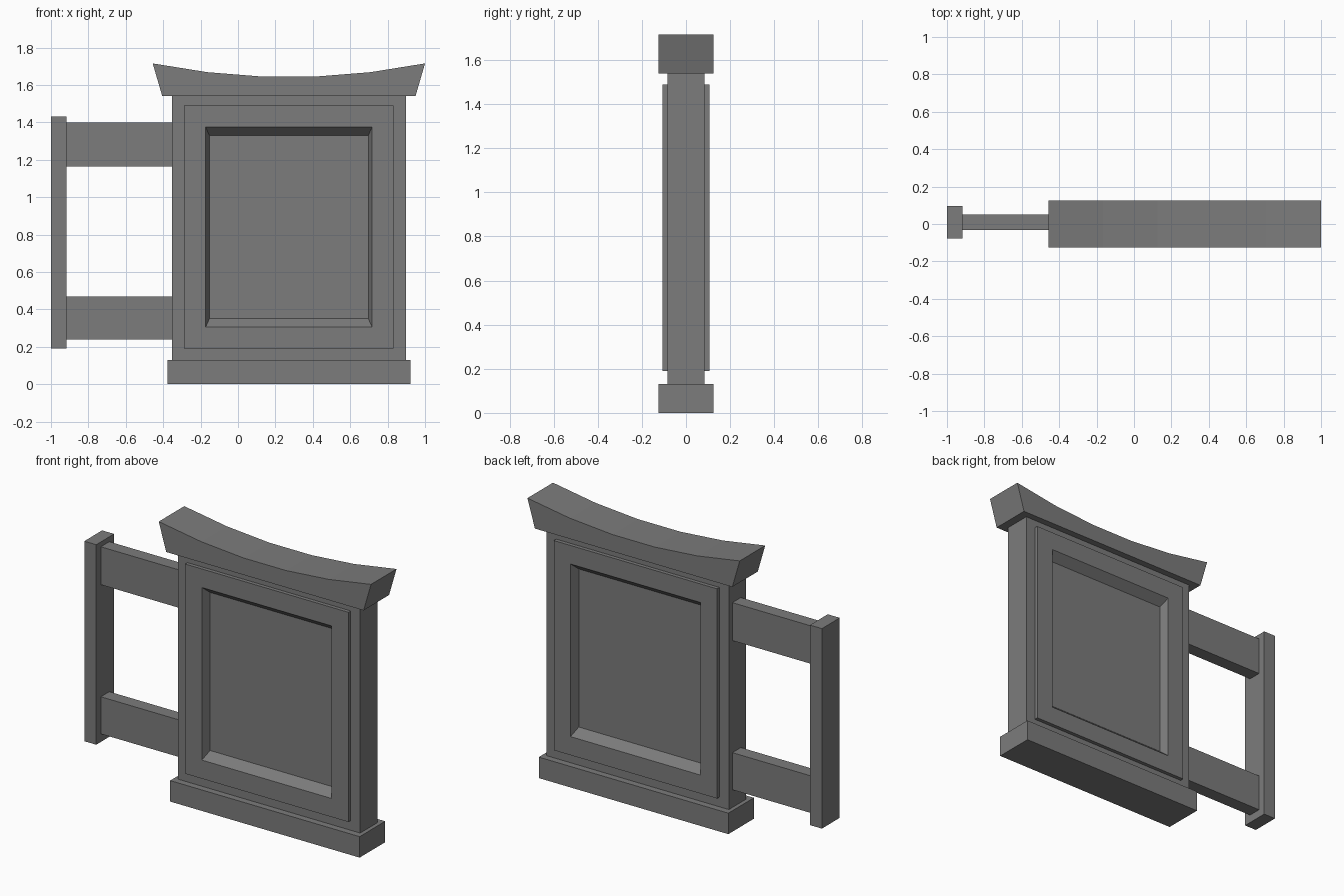
import bpy
import bmesh

if "Cube" in bpy.data.objects:
    bpy.data.objects.remove(bpy.data.objects["Cube"])

grey = bpy.data.materials.new("stone grey")
grey.use_nodes = True
colour = (0.2, 0.2, 0.2, 1)
grey.diffuse_color = colour
grey.node_tree.nodes["Principled BSDF"].inputs["Base Color"].default_value = colour

CX = 0.272          # centre of the main pillar


def finish(name, bm):
    bmesh.ops.recalc_face_normals(bm, faces=bm.faces[:])
    mesh = bpy.data.meshes.new(name)
    bm.to_mesh(mesh)
    bm.free()
    mesh.materials.append(grey)
    obj = bpy.data.objects.new(name, mesh)
    bpy.context.collection.objects.link(obj)
    return obj


def loft(name, rings):
    """Bridge successive rings of points and cap both ends."""
    bm = bmesh.new()
    loops = [[bm.verts.new(p) for p in ring] for ring in rings]
    n = len(loops[0])
    for a, b in zip(loops, loops[1:]):
        for i in range(n):
            j = (i + 1) % n
            bm.faces.new((a[i], a[j], b[j], b[i]))
    bm.faces.new(loops[0])
    bm.faces.new(loops[-1])
    return finish(name, bm)


def rect(x0, x1, z0, z1, y):
    return [(x0, y, z0), (x1, y, z0), (x1, y, z1), (x0, y, z1)]


def box(name, x, y, z):
    return loft(name, [rect(*x, *z, y[0]), rect(*x, *z, y[1])])


# Pillar with a raised frame and a bevelled recess on both faces
steps = [  # half width, bottom, top, depth from the middle
    (0.425, 0.35, 1.33, 0.055),
    (0.445, 0.305, 1.375, 0.107),
    (0.56, 0.19, 1.49, 0.107),
    (0.56, 0.19, 1.49, 0.084),
    (0.625, 0.13, 1.54, 0.084),
]
front = [rect(CX - w, CX + w, lo, hi, -d) for w, lo, hi, d in steps]
back = [rect(CX - w, CX + w, lo, hi, d) for w, lo, hi, d in reversed(steps)]
loft("pillar_body", front + back)

# Base slab
box("base_slab", (CX - 0.65, CX + 0.65), (-0.125, 0.125), (0, 0.13))

# Cap with a flat underside, flared ends and a sagging top
profile = [(CX - 0.677, 1.54), (CX + 0.677, 1.54)]
for i in range(6):
    t = 1 - 2 * i / 5
    profile.append((CX + 0.728 * t, 1.642 + 0.073 * t * t))
loft("curved_cap", [[(x, y, z) for x, z in profile] for y in (-0.125, 0.125)])

# Fence rails and end post
for name, z in (("lower_rail", (0.24, 0.47)), ("upper_rail", (1.165, 1.4))):
    box(name, (-0.93, -0.34), (-0.033, 0.05), z)
box("end_post", (-1.0, -0.918), (-0.078, 0.097), (0.19, 1.43))
